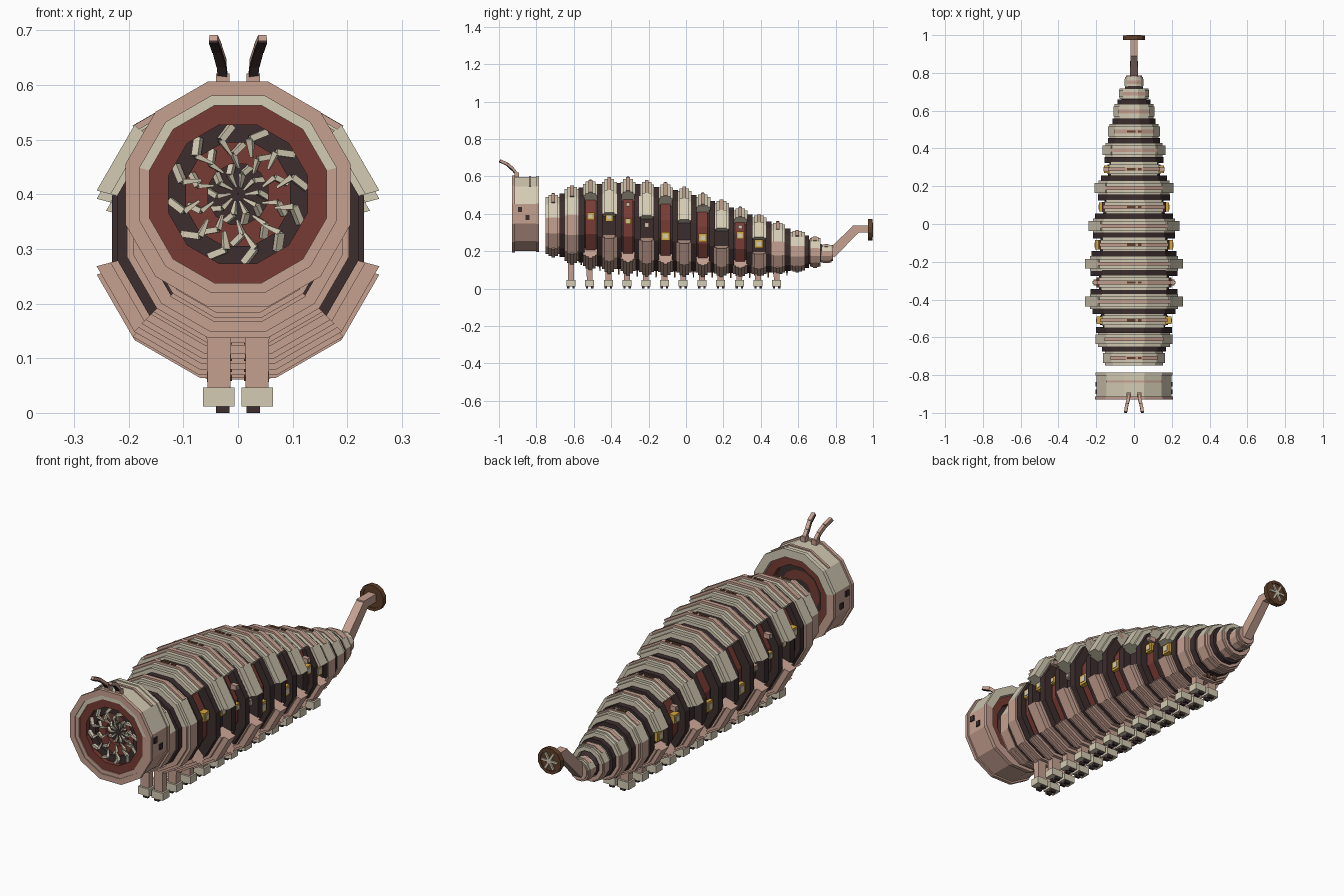
import bpy, bmesh, math
from mathutils import Vector, Matrix

cube = bpy.data.objects.get("Cube")
if cube:
    bpy.data.objects.remove(cube, do_unlink=True)


def material(name, rgb):
    lin = [(c / 255 / 12.92) if c < 11 else ((c / 255 + 0.055) / 1.055) ** 2.4 for c in rgb]
    m = bpy.data.materials.new(name)
    m.use_nodes = True
    m.diffuse_color = (*lin, 1)
    m.node_tree.nodes["Principled BSDF"].inputs["Base Color"].default_value = (*lin, 1)
    return m


MATS = [material("cream shell", (212, 203, 180)), material("pink flesh", (198, 161, 145)),
        material("dark red", (120, 59, 52)), material("dark hide", (60, 45, 46)),
        material("brown", (96, 64, 42)), material("yellow", (212, 168, 62))]
CREAM, PINK, RED, DARK, BROWN, YELLOW = range(6)
ALL = set(range(12))
UPPER5, UPPER3 = {10, 11, 0, 1, 2}, {11, 0, 1}
LOWER5, LOWER3 = {4, 5, 6, 7, 8}, {5, 6, 7}


def finish(name, bm):
    bmesh.ops.recalc_face_normals(bm, faces=bm.faces)
    me = bpy.data.meshes.new(name)
    bm.to_mesh(me)
    bm.free()
    for m in MATS:
        me.materials.append(m)
    ob = bpy.data.objects.new(name, me)
    bpy.context.collection.objects.link(ob)
    return ob


def corner(k, apothem, y, zc):
    # Corner between side k-1 and side k of a twelve-sided section, side 0 on top
    t = math.radians(30 * k - 15)
    r = apothem / math.cos(math.radians(15))
    return (r * math.sin(t), y, zc + r * math.cos(t))


def ring(bm, y0, y1, outer, inner, zc, sides=ALL, colour=lambda k: PINK):
    # Twelve-sided band, or only some of its sides, as solid plates
    v = {}
    for k in range(12):
        if k in sides or (k - 1) % 12 in sides:
            v[k] = [bm.verts.new(corner(k, a, y, zc))
                    for a, y in ((outer, y0), (outer, y1), (inner, y1), (inner, y0))]
    for k in sides:
        a, b = v[k], v[(k + 1) % 12]
        for i in range(4):
            j = (i + 1) % 4
            bm.faces.new((a[i], a[j], b[j], b[i])).material_index = colour(k)
        if (k - 1) % 12 not in sides:
            bm.faces.new(a).material_index = colour(k)
        if (k + 1) % 12 not in sides:
            bm.faces.new(b).material_index = colour(k)


def box(bm, c, s, mat, rot=None):
    m = Matrix.Translation(c) @ (rot or Matrix()) @ Matrix.Diagonal((*s, 1))
    vs = bmesh.ops.create_cube(bm, size=1, matrix=m)["verts"]
    for f in {f for v in vs for f in v.link_faces}:
        f.material_index = mat
    return vs


def bar(bm, p, q, w, d, mat, taper=1.0):
    # Tapered square bar from p to q
    p, q = Vector(p), Vector(q)
    rot = (q - p).to_track_quat("Z", "Y").to_matrix().to_4x4()
    vs = box(bm, (p + q) / 2, (w, d, (q - p).length), mat, rot)
    for v in vs:
        if (v.co - q).length < (v.co - p).length:
            v.co = q + (v.co - q) * taper


def upper_cream(k):
    return CREAM if k in UPPER5 else PINK


# Head shell with raised rims
HZ = 0.40
bm = bmesh.new()
ring(bm, -0.922, -0.795, 0.198, 0.163, HZ, ALL, upper_cream)
ring(bm, -0.93, -0.914, 0.206, 0.180, HZ)
ring(bm, -0.926, -0.90, 0.181, 0.162, HZ, ALL, upper_cream)
ring(bm, -0.84, -0.828, 0.203, 0.17, HZ, UPPER3)
ring(bm, -0.803, -0.785, 0.203, 0.165, HZ, ALL, upper_cream)
finish("head_shell", bm)

# Mouth: stepped rings going inward
bm = bmesh.new()
ring(bm, -0.922, -0.80, 0.164, 0.127, HZ, ALL, lambda k: RED)
ring(bm, -0.902, -0.83, 0.130, 0.095, HZ, ALL, lambda k: DARK)
ring(bm, -0.882, -0.83, 0.097, 0.055, HZ, ALL, lambda k: RED)
ring(bm, -0.862, -0.83, 0.058, 0.001, HZ, ALL, lambda k: DARK)
finish("mouth", bm)

# Swirling teeth in three rows
bm = bmesh.new()
for y, r, n, size in ((-0.907, 0.126, 12, 1.0), (-0.888, 0.093, 10, 0.85), (-0.868, 0.056, 10, 0.8)):
    for i in range(n):
        t = 2 * math.pi * i / n + r * 9

        def at(rad, turn, dy):
            return (rad * math.cos(t + turn), y + dy, HZ + rad * math.sin(t + turn))
        knee = at(r - 0.022 * size, 0.22, -0.008)
        bar(bm, at(r, 0, 0), knee, 0.014 * size, 0.012 * size, CREAM)
        bar(bm, knee, at(r - 0.054 * size, 0.08, -0.003), 0.014 * size, 0.011 * size, CREAM, 0.4)
finish("teeth", bm)

# Eyes, two square plates on each side of the head
bm = bmesh.new()
for s in (-1, 1):
    for y, z in ((-0.888, 0.423), (-0.848, 0.380)):
        box(bm, (s * 0.200, y, z), (0.008, 0.022, 0.026), DARK)
finish("eyes", bm)

# Antennae with dark undersides
for s, name in ((-1, "right_antenna"), (1, "left_antenna")):
    bm = bmesh.new()
    box(bm, (s * 0.028, -0.905, 0.606), (0.024, 0.026, 0.03), PINK)
    path = [Vector(p) for p in ((s * 0.028, -0.905, 0.615), (s * 0.030, -0.925, 0.64),
                                (s * 0.038, -0.955, 0.667), (s * 0.045, -0.995, 0.685))]
    for p, q in zip(path, path[1:]):
        bar(bm, p, q, 0.017, 0.014, PINK, 0.92)
        under = Vector((0, -0.004, -0.006))
        bar(bm, p + under, q + under, 0.018, 0.006, DARK, 0.92)
    finish(name, bm)

# Body segments: position, top height, bottom height
SEG = [(-0.71, 0.51, 0.165), (-0.61, 0.555, 0.125), (-0.51, 0.585, 0.095), (-0.41, 0.60, 0.075),
       (-0.31, 0.60, 0.065), (-0.21, 0.585, 0.06), (-0.11, 0.57, 0.06), (-0.01, 0.55, 0.06),
       (0.09, 0.515, 0.06), (0.19, 0.48, 0.058), (0.29, 0.44, 0.058), (0.39, 0.40, 0.06),
       (0.49, 0.36, 0.07), (0.595, 0.315, 0.085), (0.69, 0.28, 0.11), (0.75, 0.24, 0.135)]
SEG = [(y, (t - b) / 2, (t + b) / 2) for y, t, b in SEG]

plates, ridges, strips, slots = (bmesh.new() for _ in range(4))
for i, (y, a, zc) in enumerate(SEG):
    closed = i < 2 or i > 11
    wide = i % 2 == 1
    sides = ALL if closed else (UPPER5 | LOWER5 if wide else UPPER3 | LOWER3)
    h = 0.040 if i < 14 else 0.028
    ring(plates, y - h, y + h, a * 0.89, a * 0.68, zc, sides, upper_cream)
    ring(plates, y - h * 0.65, y + h * 0.65, a * 0.945, a * 0.8, zc, sides, upper_cream)
    ring(ridges, y - 0.010, y + 0.010, a * 0.985, a * 0.85, zc, UPPER3 | LOWER3)
    if wide and not closed:
        # Slanted side armour on the broad segments
        for group in ({2}, {10}, {4}, {8}):
            ring(plates, y - 0.026, y + 0.026, a * 0.985, a * 0.85, zc, group, upper_cream)
    if not wide and not closed:
        # Red flank strips on the narrow segments
        ring(strips, y - 0.026, y + 0.026, a * 0.74, a * 0.66, zc, {2, 3, 4}, lambda k: RED)
        ring(strips, y - 0.026, y + 0.026, a * 0.74, a * 0.66, zc, {8, 9, 10}, lambda k: RED)
    if not wide and i < 13:
        for x, w in ((-0.015, 0.045), (0.03, 0.02)):
            box(slots, (x, y, zc + a * 0.985), (w, 0.012, 0.006), BROWN)
finish("shell_plates", plates)
finish("plate_ridges", ridges)
finish("flank_strips", strips)
finish("back_slots", slots)

# Inner core and the dark folds between the segments
bm = bmesh.new()
loops = [[bm.verts.new(corner(k, a * 0.70, y, zc)) for k in range(12)]
         for y, a, zc in [(-0.745, 0.165, 0.338)] + SEG]
for p, q in zip(loops, loops[1:]):
    for k in range(12):
        bm.faces.new((p[k], p[k - 1], q[k - 1], q[k]))
bm.faces.new(loops[0])
bm.faces.new(loops[-1])
for f in bm.faces:
    f.material_index = DARK
for (y0, a0, z0), (y1, a1, z1) in zip(SEG[:-1], SEG[1:]):
    if y0 < 0.65:
        y = (y0 + y1) / 2
        ring(bm, y - 0.016, y + 0.016, (a0 + a1) * 0.435, (a0 + a1) * 0.3, (z0 + z1) / 2,
             ALL, lambda k: DARK)
finish("body_folds", bm)

# Yellow lamps with pale centres on the flanks: segment, height, size
bm = bmesh.new()
for i, z, w in ((2, 0.388, 0.04), (3, 0.38, 0.042), (4, 0.45, 0.022), (4, 0.36, 0.03), (5, 0.34, 0.026),
                (6, 0.28, 0.048), (8, 0.272, 0.045), (10, 0.33, 0.022), (10, 0.285, 0.04),
                (11, 0.24, 0.045)):
    y, a, zc = SEG[i]
    for s in (-1, 1):
        x = s * a * 0.75
        box(bm, (x, y, z), (0.03, w, w), YELLOW if w > 0.028 else PINK)
        box(bm, (x + s * 0.015, y, z), (0.006, w * 0.55, w * 0.55), CREAM)
finish("flank_lamps", bm)

# Legs, feet and claws, with brown spikes hanging under the folds
legs, feet, claws, spikes = (bmesh.new() for _ in range(4))
for i in range(1, 13):
    y, a, zc = SEG[i]
    y -= 0.005
    for s in (-1, 1):
        x = s * 0.035
        bar(legs, (x, y, zc - a * 0.7), (x, y, 0.04), 0.046, 0.034, PINK, 0.9)
        box(feet, (x, y, 0.029), (0.058, 0.048, 0.034), CREAM)
        for dy in (-0.014, 0.014):
            box(claws, (s * 0.028, y + dy, 0.008), (0.024, 0.012, 0.016), DARK)
        bar(spikes, (s * 0.018, y + 0.055, zc - a * 0.75), (s * 0.018, y + 0.055, zc - a + 0.0),
            0.02, 0.010, BROWN, 0.7)
finish("legs", legs)
finish("feet", feet)
finish("claws", claws)
finish("belly_spikes", spikes)

# Tail with wheel-like tip
bm = bmesh.new()
ring(bm, 0.765, 0.785, 0.042, 0.001, 0.19)
bar(bm, (0, 0.775, 0.185), (0, 0.905, 0.315), 0.042, 0.052, PINK, 0.9)
bar(bm, (0, 0.89, 0.318), (0, 0.98, 0.318), 0.038, 0.038, PINK)
finish("tail", bm)
bm = bmesh.new()
ring(bm, 0.974, 0.997, 0.058, 0.045, 0.315, ALL, lambda k: BROWN)
ring(bm, 0.978, 0.993, 0.047, 0.001, 0.315, ALL, lambda k: BROWN)
for j in range(3):
    box(bm, (0, 0.995, 0.315), (0.082, 0.010, 0.010), CREAM, Matrix.Rotation(j * math.pi / 3, 4, "Y"))
finish("tail_disc", bm)
